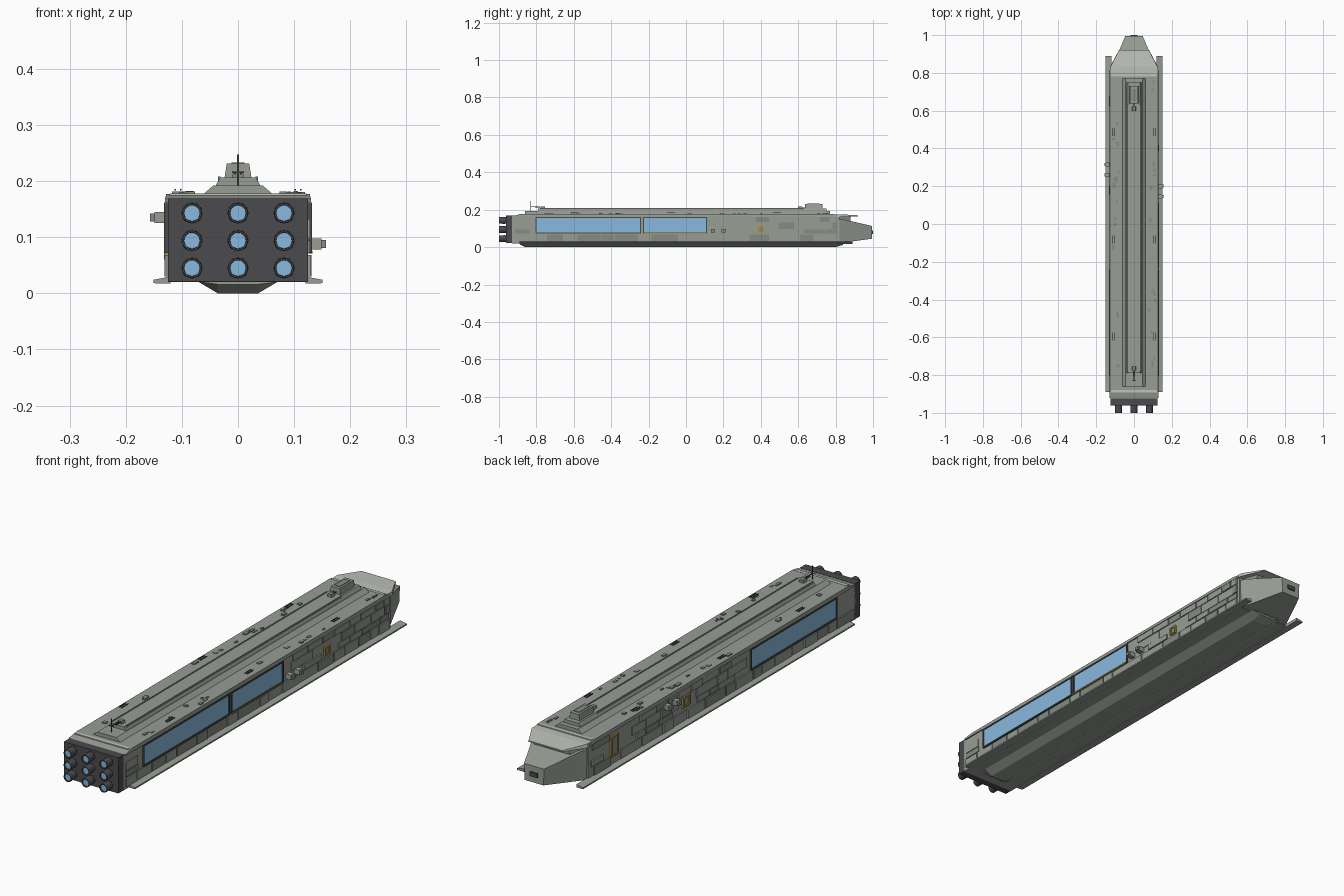
import bpy, bmesh, math, random
from mathutils import Matrix, Vector

if "Cube" in bpy.data.objects:
    bpy.data.objects.remove(bpy.data.objects["Cube"])

random.seed(4)

def mat(name, r, g, b):
    m = bpy.data.materials.new(name)
    m.diffuse_color = (r, g, b, 1)
    m.use_nodes = True
    m.node_tree.nodes["Principled BSDF"].inputs["Base Color"].default_value = m.diffuse_color
    return m

HULL = mat("hull_grey", 0.31, 0.34, 0.30)
PANEL = mat("panel_grey", 0.24, 0.26, 0.23)
LIGHT = mat("light_grey", 0.52, 0.55, 0.50)
DARK = mat("dark_grey", 0.07, 0.07, 0.075)
BLUE = mat("blue_glow", 0.25, 0.49, 0.74)
YELLOW = mat("yellow_trim", 0.45, 0.30, 0.04)

def finish(name, bm, m):
    bmesh.ops.recalc_face_normals(bm, faces=bm.faces)
    me = bpy.data.meshes.new(name)
    bm.to_mesh(me)
    bm.free()
    me.materials.append(m)
    ob = bpy.data.objects.new(name, me)
    bpy.context.collection.objects.link(ob)
    return ob

def boxes(name, spans, m):
    """spans: (x0, x1, y0, y1, z0, z1) for each box"""
    bm = bmesh.new()
    for x0, x1, y0, y1, z0, z1 in spans:
        mx = Matrix.Translation(((x0 + x1) / 2, (y0 + y1) / 2, (z0 + z1) / 2))
        s = Matrix.Diagonal((abs(x1 - x0), abs(y1 - y0), abs(z1 - z0), 1))
        bmesh.ops.create_cube(bm, size=1, matrix=mx @ s)
    return finish(name, bm, m)

def loft(name, sections, m):
    """sections: (y, [(x, z), ...]) joined in order, ends capped"""
    bm = bmesh.new()
    rings = [[bm.verts.new((x, y, z)) for x, z in pts] for y, pts in sections]
    n = len(rings[0])
    for a, b in zip(rings, rings[1:]):
        for i in range(n):
            bm.faces.new((a[i], a[(i + 1) % n], b[(i + 1) % n], b[i]))
    bm.faces.new(rings[0])
    bm.faces.new(rings[-1])
    return finish(name, bm, m)

def trap(wb, wt, zb, zt):
    return [(-wb, zb), (wb, zb), (wt, zt), (-wt, zt)]

def frame(s, y0, y1, z0, z1, w, xin, xout):
    a, b = s * xin, s * xout
    return [(a, b, y0, y1, z0, z0 + w), (a, b, y0, y1, z1 - w, z1),
            (a, b, y0, y0 + w, z0 + w, z1 - w), (a, b, y1 - w, y1, z0 + w, z1 - w)]

# Main hull, roof and keel
loft("main_hull", [(-0.93, trap(0.125, 0.125, 0.02, 0.168)), (0.82, trap(0.125, 0.125, 0.02, 0.168))], HULL)
loft("roof_deck", [(-0.92, trap(0.13, 0.13, 0.163, 0.168)), (-0.88, trap(0.13, 0.128, 0.163, 0.177)),
                   (0.785, trap(0.13, 0.128, 0.163, 0.177)), (0.815, trap(0.13, 0.128, 0.163, 0.17))], HULL)
boxes("roof_end_stripes", [(-0.122, 0.122, -0.893, -0.878, 0.17, 0.178),
                           (-0.122, 0.122, 0.782, 0.794, 0.17, 0.178)], LIGHT)
loft("keel", [(-0.89, trap(0.07, 0.036, 0.0201, 0.016)), (-0.86, trap(0.07, 0.036, 0.0201, 0)),
              (0.80, trap(0.07, 0.036, 0.0201, 0)), (0.84, trap(0.07, 0.036, 0.0201, 0.012))], HULL)

# Tapered bow with overhanging visor and a slot in the nose
loft("bow", [(0.81, trap(0.122, 0.125, 0.022, 0.15)), (0.85, trap(0.105, 0.108, 0.025, 0.146)),
             (0.995, trap(0.043, 0.046, 0.045, 0.113))], HULL)
loft("bow_neck", [(0.81, trap(0.118, 0.11, 0.14, 0.166)), (0.88, trap(0.085, 0.08, 0.13, 0.166))], PANEL)
loft("bow_visor", [(0.80, trap(0.128, 0.126, 0.16, 0.174)), (0.83, trap(0.128, 0.126, 0.16, 0.175)),
                   (0.92, trap(0.08, 0.078, 0.165, 0.170))], LIGHT)
boxes("nose_slot", [(-0.018, 0.018, 0.99, 1.0, 0.07, 0.088)], DARK)

# Long lower side fins
for s, side in ((-1, "left"), (1, "right")):
    def prof(w):
        return [(s * 0.12, 0.017), (s * w, 0.018), (s * w, 0.024), (s * 0.13, 0.028), (s * 0.12, 0.03)]
    loft(side + "_fin", [(-0.89, prof(0.151)), (0.89, prof(0.151))], HULL)

# Spine on the roof and bridge
loft("spine_lower", [(-0.86, trap(0.064, 0.044, 0.175, 0.192)), (0.77, trap(0.064, 0.044, 0.175, 0.192))], HULL)
loft("spine_upper", [(-0.79, trap(0.041, 0.032, 0.19, 0.206)), (0.75, trap(0.041, 0.032, 0.19, 0.206))], HULL)
boxes("spine_rails", [(s * 0.036, s * 0.031, -0.78, 0.63, 0.2, 0.2085) for s in (-1, 1)], PANEL)
loft("bridge", [(0.637, trap(0.025, 0.02, 0.2, 0.231)), (0.73, trap(0.025, 0.02, 0.2, 0.231))], HULL)
boxes("bridge_roof", [(-0.012, 0.012, 0.65, 0.715, 0.229, 0.2335)], PANEL)

# Engine block with a three by three grid of nozzles
boxes("engine_block", [(-0.125, 0.125, -0.962, -0.925, 0.021, 0.169)], DARK)
rim, glow = bmesh.new(), bmesh.new()
for x in (-0.082, 0, 0.082):
    for z in (0.045, 0.094, 0.143):
        rings = []
        for r, y in ((0.0165, -0.955), (0.0185, -0.97), (0.0175, -1.0), (0.0145, -1.0), (0.0135, -0.985)):
            rings.append([rim.verts.new((x + r * math.cos(a), y, z + r * math.sin(a)))
                          for a in [i * math.tau / 20 for i in range(20)]])
        for a, b in zip(rings, rings[1:]):
            for i in range(20):
                rim.faces.new((a[i], a[(i + 1) % 20], b[(i + 1) % 20], b[i]))
        bmesh.ops.create_cone(glow, cap_ends=True, segments=20, radius1=0.014, radius2=0.014, depth=0.01,
                              matrix=Matrix.Translation((x, -0.99, z)) @ Matrix.Rotation(math.pi / 2, 4, 'X'))
finish("engine_nozzles", rim, DARK)
finish("engine_glow", glow, BLUE)

# Glowing hangar bays, two on the right and one on the left
bays = {1: [(-0.805, -0.24), (-0.23, 0.112)], -1: [(-0.805, -0.24)]}
doors = {1: [(0.383, 0.418, 0.078, 0.112)], -1: [(0.155, 0.205, 0.085, 0.13), (0.625, 0.675, 0.06, 0.145)]}
ports = {1: (0.088, (0.145, 0.2)), -1: (0.135, (0.26, 0.315))}
glass, rims, trims, leaves = [], [], [], []
for s in (1, -1):
    for y0, y1 in bays[s]:
        glass.append((s * 0.12, s * 0.128, y0 + .006, y1 - .006, 0.078, 0.156))
        rims += frame(s, y0, y1, 0.072, 0.162, 0.006, 0.12, 0.1315)
    for y0, y1, z0, z1 in doors[s]:
        trims += frame(s, y0, y1, z0, z1, 0.006, 0.12, 0.1315)
        leaves.append((s * 0.12, s * 0.1275, y0, y1, z0, z1))
trims.append((0.12, 0.133, -0.224, 0.106, 0.071, 0.0755))
boxes("bay_glow", glass, BLUE)
boxes("bay_frames", rims, DARK)
boxes("door_trim", trims, YELLOW)
boxes("door_leaves", leaves, PANEL)

# Raised side plating, skipping bays and doors
plates = {HULL: [], PANEL: []}
for s in (1, -1):
    for z0, z1 in ((0.03, 0.068), (0.072, 0.094), (0.097, 0.132), (0.135, 0.161)):
        y = -0.915
        while y < 0.79:
            e = min(y + random.uniform(0.05, 0.15), 0.81)
            hit = z0 > 0.07 and any(y < b and e > a for a, b in bays[s])
            hit = hit or any(y < d[1] and e > d[0] and z0 < d[3] and z1 > d[2] for d in doors[s])
            if not hit:
                m = HULL if random.random() < 0.7 else PANEL
                plates[m].append((s * 0.12, s * random.choice((0.128, 0.1295, 0.131)), y, e - 0.005, z0, z1))
            y = e
boxes("side_plates", plates[HULL], HULL)
boxes("dark_side_plates", plates[PANEL], PANEL)

# Docking ports on each side
arms, collars = [], []
for s, (z, ys) in ports.items():
    for y in ys:
        arms.append((s * 0.12, s * 0.149, y - 0.011, y + 0.011, z - 0.010, z + 0.010))
        collars.append((s * 0.148, s * 0.157, y - 0.008, y + 0.008, z - 0.007, z + 0.007))
boxes("docking_arms", arms, HULL)
boxes("docking_collars", collars, PANEL)

# Twin-barrel turrets
spots = [(s * 0.107, y, 0.177, d) for s in (-1, 1) for y, d in ((0.465, 1), (-0.06, -1), (-0.575, -1))]
spots += [(0, 0.61, 0.206, 1), (0, -0.765, 0.206, -1)]
for i, (x, y, z, d) in enumerate(spots):
    ob = loft("turret_%d" % i, [(y - 0.011, trap(0.012, 0.008, z - 0.002, z + 0.011)),
                                (y + 0.011, trap(0.012, 0.008, z - 0.002, z + 0.011))], PANEL)
boxes("turret_barrels", [(x + o - 0.0015, x + o + 0.0015, y, y + d * 0.042, z + 0.006, z + 0.009)
                         for x, y, z, d in spots for o in (-0.005, 0.005)], DARK)

# Antenna mast behind the spine
boxes("mast", [(-0.0015, 0.0015, -0.831, -0.828, 0.19, 0.247),
               (-0.011, 0.011, -0.831, -0.828, 0.214, 0.217),
               (-0.0015, 0.0015, -0.831, -0.78, 0.214, 0.217)], DARK)

# Small roof fittings
bits = []
for _ in range(34):
    x = random.choice((-1, 1)) * random.uniform(0.08, 0.115)
    y = random.uniform(-0.85, 0.76)
    w, l = random.uniform(0.003, 0.008), random.uniform(0.004, 0.016)
    bits.append((x - w, x + w, y - l, y + l, 0.174, random.uniform(0.179, 0.182)))
boxes("roof_fittings", bits, PANEL)
